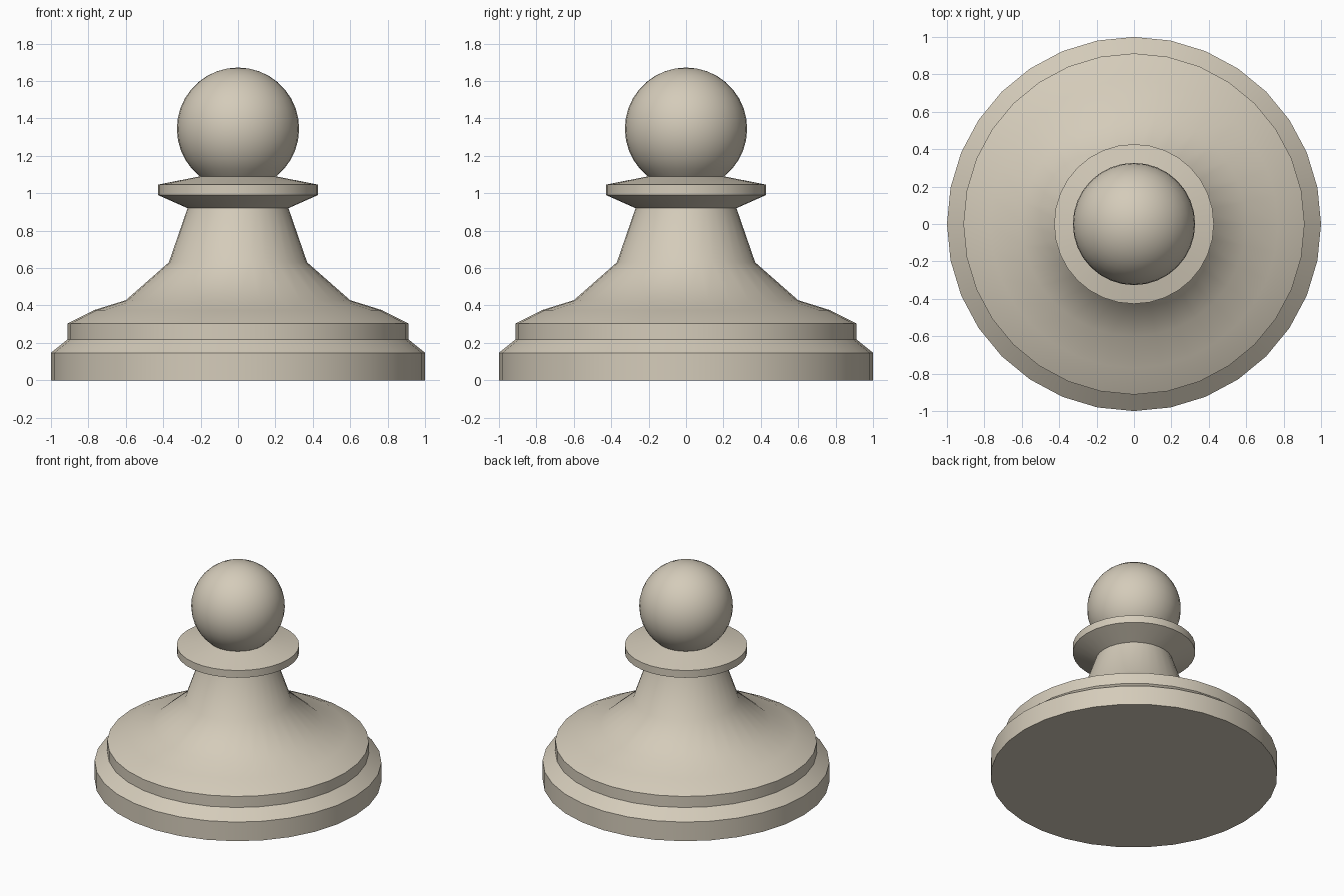
import bpy, bmesh, math

if "Cube" in bpy.data.objects:
    bpy.data.objects.remove(bpy.data.objects["Cube"])

SIDES = 32

ivory = bpy.data.materials.new("warm_ivory")
ivory.diffuse_color = (0.66, 0.60, 0.49, 1)
ivory.use_nodes = True
ivory.node_tree.nodes["Principled BSDF"].inputs["Base Color"].default_value = ivory.diffuse_color


def lathe(name, profile):
    """Spin an (r, z) profile, listed bottom to top, around the z axis."""
    bm = bmesh.new()
    rings = []
    for r, z in profile:
        if r < 1e-5:
            rings.append([bm.verts.new((0, 0, z))] * SIDES)
        else:
            rings.append([bm.verts.new((r * math.cos(2 * math.pi * i / SIDES),
                                        r * math.sin(2 * math.pi * i / SIDES), z))
                          for i in range(SIDES)])
    for low, high in zip(rings, rings[1:]):
        for i in range(SIDES):
            j = (i + 1) % SIDES
            corners = [low[i], low[j], high[j], high[i]]
            bm.faces.new(list(dict.fromkeys(corners)))
    mesh = bpy.data.meshes.new(name)
    bm.to_mesh(mesh)
    bm.free()
    mesh.materials.append(ivory)
    obj = bpy.data.objects.new(name, mesh)
    bpy.context.collection.objects.link(obj)
    bpy.ops.object.select_all(action='DESELECT')
    obj.select_set(True)
    bpy.context.view_layer.objects.active = obj
    bpy.ops.object.shade_smooth_by_angle(angle=math.radians(36))
    return obj


# Stepped base with chamfer and flat underside
lathe("base", [(0, 0), (1, 0), (1, 0.147), (0.912, 0.218), (0.912, 0.303)])

# Flared body rising to the neck
lathe("body", [(0.912, 0.303), (0.77, 0.375), (0.60, 0.428),
               (0.37, 0.63), (0.27, 0.92)])

# Collar under the head
lathe("collar", [(0.27, 0.92), (0.427, 0.99), (0.427, 1.046), (0.205, 1.09)])

# Ball head, cut where it meets the collar
R, CZ, STEPS = 0.327, 1.345, 14
start = -math.asin((CZ - 1.09) / R)
angles = [start + (math.pi / 2 - start) * k / STEPS for k in range(STEPS + 1)]
lathe("head", [(R * math.cos(a), CZ + R * math.sin(a)) for a in angles])
